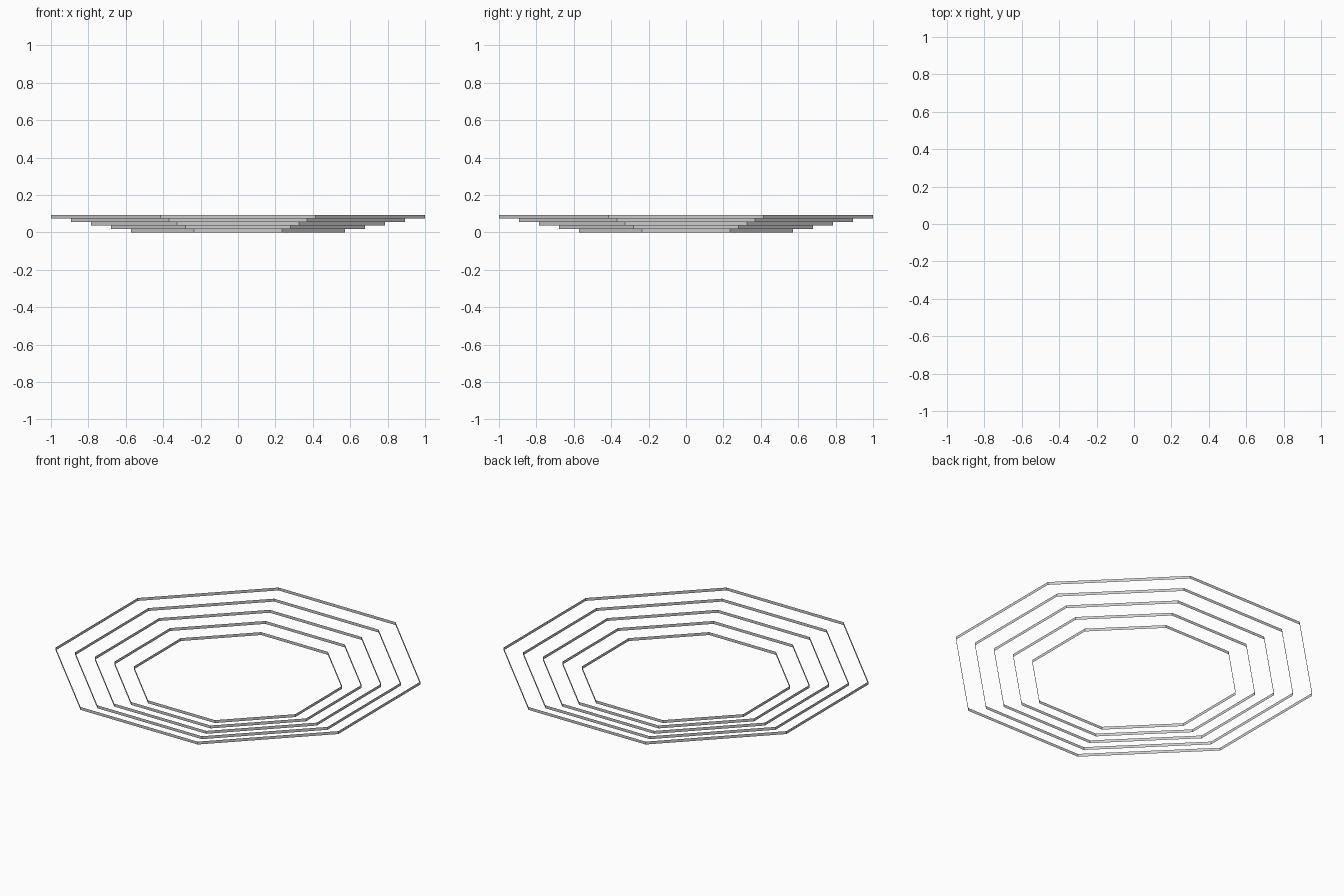
import bpy, bmesh
from math import pi, cos, sin

if "Cube" in bpy.data.objects:
    bpy.data.objects.remove(bpy.data.objects["Cube"])

SIDES = 8
STEPS = 5
BAND_H = 0.0185


def octagon_band(name, apothem, z0, z1):
    """Open vertical wall around an octagon with flats facing the axes."""
    r = apothem / cos(pi / SIDES)
    bm = bmesh.new()
    rings = []
    for z in (z0, z1):
        rings.append([bm.verts.new((r * cos((i + 0.5) * 2 * pi / SIDES),
                                    r * sin((i + 0.5) * 2 * pi / SIDES), z))
                      for i in range(SIDES)])
    low, high = rings
    for i in range(SIDES):
        j = (i + 1) % SIDES
        bm.faces.new((low[i], low[j], high[j], high[i]))
    mesh = bpy.data.meshes.new(name)
    bm.to_mesh(mesh)
    bm.free()
    obj = bpy.data.objects.new(name, mesh)
    bpy.context.collection.objects.link(obj)


# Stepped riser bands, smallest at the bottom, widest at the top
for k in range(STEPS):
    octagon_band(f"step_riser_{k + 1}", 0.571 + k * (1 - 0.571) / (STEPS - 1),
                 k * BAND_H, (k + 1) * BAND_H)
